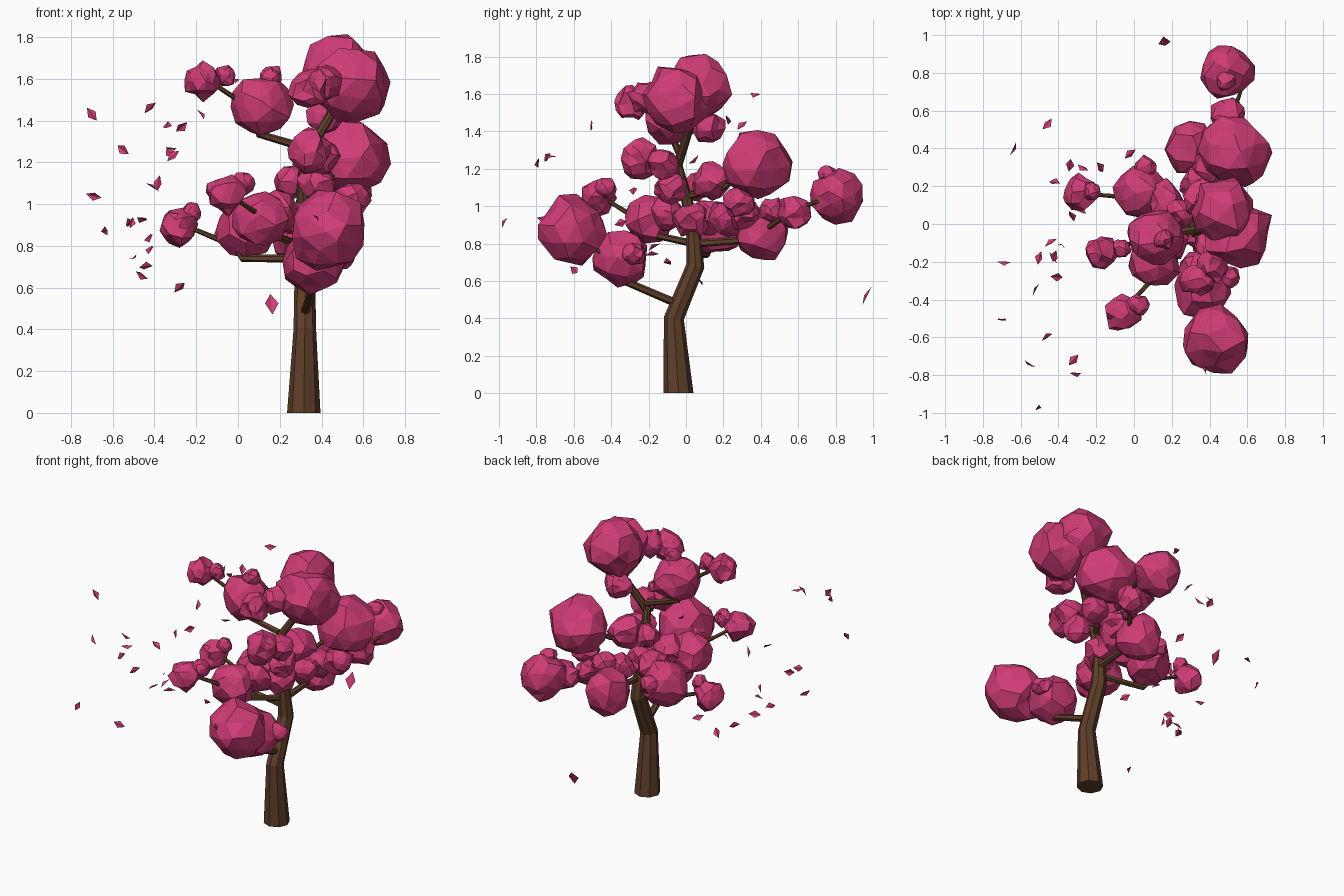
import bpy, bmesh, math, random
from mathutils import Vector, Matrix

random.seed(7)


def material(name, rgb):
    m = bpy.data.materials.new(name)
    m.diffuse_color = (*rgb, 1)
    return m


BARK = material("bark", (0.115, 0.05, 0.022))
PINK = material("blossom_pink", (0.62, 0.045, 0.18))


def finish(bm, name, mat):
    me = bpy.data.meshes.new(name)
    bm.to_mesh(me)
    bm.free()
    me.materials.append(mat)
    ob = bpy.data.objects.new(name, me)
    bpy.context.collection.objects.link(ob)
    return ob


def limb(name, path, sides, flat_start=False):
    """Faceted tapered tube through (x, y, z, radius) points."""
    bm = bmesh.new()
    pts = [Vector(p[:3]) for p in path]
    rings = []
    for i, p in enumerate(pts):
        d = (pts[min(i + 1, len(pts) - 1)] - pts[max(i - 1, 0)]).normalized()
        if flat_start and i == 0:
            d = Vector((0, 0, 1))
        ref = Vector((0, 1, 0)) if abs(d.y) < 0.8 else Vector((1, 0, 0))
        if i == 0:
            u = ref.cross(d).normalized()
        else:
            u = (u - d * u.dot(d)).normalized()
        v = d.cross(u)
        rings.append([bm.verts.new(p + path[i][3] * (math.cos(a) * u + math.sin(a) * v))
                      for a in (2 * math.pi * k / sides for k in range(sides))])
    for a, b in zip(rings, rings[1:]):
        for k in range(sides):
            n = (k + 1) % sides
            bm.faces.new((a[k], a[n], b[n], b[k]))
    bm.faces.new(rings[0][::-1])
    bm.faces.new(rings[-1])
    return finish(bm, name, BARK)


def clump(name, x, y, z, r):
    """Rough low-poly ball of blossom."""
    bm = bmesh.new()
    bmesh.ops.create_icosphere(bm, subdivisions=2, radius=r * 1.02)
    rough = 0.1 if r > 0.1 else 0.15
    turn = Matrix.Rotation(random.uniform(0, 6), 3, Vector((random.random(), random.random(), 1)))
    for v in bm.verts:
        shift = Vector([random.uniform(-1, 1) for _ in range(3)]) * r * rough
        v.co = turn @ (v.co * random.uniform(1 - rough * 0.6, 1 + rough * 0.6) + shift) + Vector((x, y, z))
    return finish(bm, name, PINK)


def petal(name, x, y, z, long=0.038):
    """Small folded diamond."""
    bm = bmesh.new()
    w = long * 0.6
    vs = [bm.verts.new(c) for c in ((0, -long, 0), (w, 0, 0.01), (0, long, 0), (-w, 0, 0.01))]
    bm.faces.new((vs[0], vs[1], vs[2]))
    bm.faces.new((vs[0], vs[2], vs[3]))
    ob = finish(bm, name, PINK)
    ob.location = (x, y, z)
    ob.rotation_euler = [random.uniform(0, 6.28) for _ in range(3)]
    return ob


# Trunk
limb("trunk", [(.315, -.04, 0, .08), (.32, -.065, .4, .054), (.32, .05, .68, .049),
               (.31, .04, .88, .036), (.31, 0, 1.05, .03), (.32, -.045, 1.22, .027),
               (.44, .02, 1.42, .022), (.48, .03, 1.56, .015)], 8, True)

# Branches
branches = {
    "low_front": [(.32, -.05, .48, .022), (.36, -.33, .6, .02), (.44, -.37, .67, .016), (.43, -.55, .84, .012)],
    "left": [(.31, .05, .74, .02), (.02, .11, .74, .018), (-.02, .14, .8, .015), (-.26, .16, .9, .01)],
    "front_left": [(.31, .04, .8, .02), (.14, -.24, .86, .017), (.1, -.29, .95, .014), (-.05, -.45, 1.05, .01)],
    "back": [(.32, .05, .8, .022), (.32, .35, .82, .018), (.42, .46, .9, .015), (.53, .6, .99, .013), (.58, .75, 1.04, .01)],
    "back_right": [(.31, 0, 1.05, .02), (.42, .2, 1.1, .016), (.52, .36, 1.2, .01)],
    "upper_left": [(.32, -.03, 1.27, .02), (.1, -.06, 1.335, .018), (.06, -.08, 1.46, .014), (-.14, -.14, 1.59, .01)],
    "upper_front": [(.33, -.03, 1.24, .015), (.35, -.24, 1.25, .01)],
}
for key, path in branches.items():
    limb(key + "_branch", path, 6)

# Large and medium blossom clumps: x, y, z, radius
large = [
    (.55, -.05, 1.57, .18), (.47, .07, 1.64, .17), (.53, .38, 1.22, .185), (.49, .81, 1.05, .14),
    (.30, .40, .85, .14), (.43, -.61, .865, .18), (.36, -.35, .72, .15), (.04, .17, .88, .14),
    (.11, -.07, 1.47, .145), (.10, -.20, .93, .13),
]
for i, c in enumerate(large):
    clump(f"large_clump_{i}", *c)

# Small blossom clumps
small = [
    (.34, -.29, 1.55, .09), (.42, -.22, 1.58, .085), (-.17, -.15, 1.59, .085), (-.06, -.13, 1.61, .05),
    (.16, -.08, 1.61, .05), (-.285, .16, .89, .09), (-.22, .17, .96, .045), (-.06, -.47, 1.05, .09),
    (.02, -.43, 1.1, .055), (.34, -.25, 1.25, .1), (.4, -.12, 1.23, .085), (.38, -.08, 1.1, .085),
    (.36, .14, 1.13, .1), (.42, .12, 1.42, .085), (.25, .06, 1.1, .075), (.55, .28, 1.02, .085),
    (.5, .58, .97, .09), (.49, .76, 1.17, .05), (.4, .3, .96, .085), (.42, .46, .98, .065),
    (.3, .03, .93, .09), (.06, .3, .92, .06), (.16, .12, .94, .1), (.2, -.1, .96, .09),
    (.5, -.28, .74, .06), (.33, .22, .93, .085),
]
for i, c in enumerate(small):
    clump(f"small_clump_{i}", *c)

# Drifting petals
petals = [
    (-.70, -.51, 1.43), (-.55, -.74, 1.26), (-.32, -.72, 1.27), (-.31, -.79, 1.23), (-.46, -.6, .66),
    (-.69, -.2, 1.04), (-.64, .4, .87), (-.46, .53, .93), (-.34, .31, 1.38), (-.42, .22, 1.46),
    (-.33, .04, 1.25), (-.44, -.1, .7), (-.43, -.18, .84), (-.38, -.11, 1.1), (-.52, -.35, .91),
    (-.41, -.28, 1.08), (-.28, .07, .6), (-.18, .3, 1.43), (-.27, .3, 1.37), (-.5, -.18, .74),
    (-.02, .37, 1.6), (.38, -.76, .93), (-.42, -.17, .78),
]
for i, c in enumerate(petals):
    petal(f"petal_{i}", *c)
petal("petal_front", -.51, -.97, .91, .03).rotation_euler = (1.2, .4, .3)
petal("petal_back", .16, .968, .52, .055).rotation_euler = (1.1, 0, .2)
